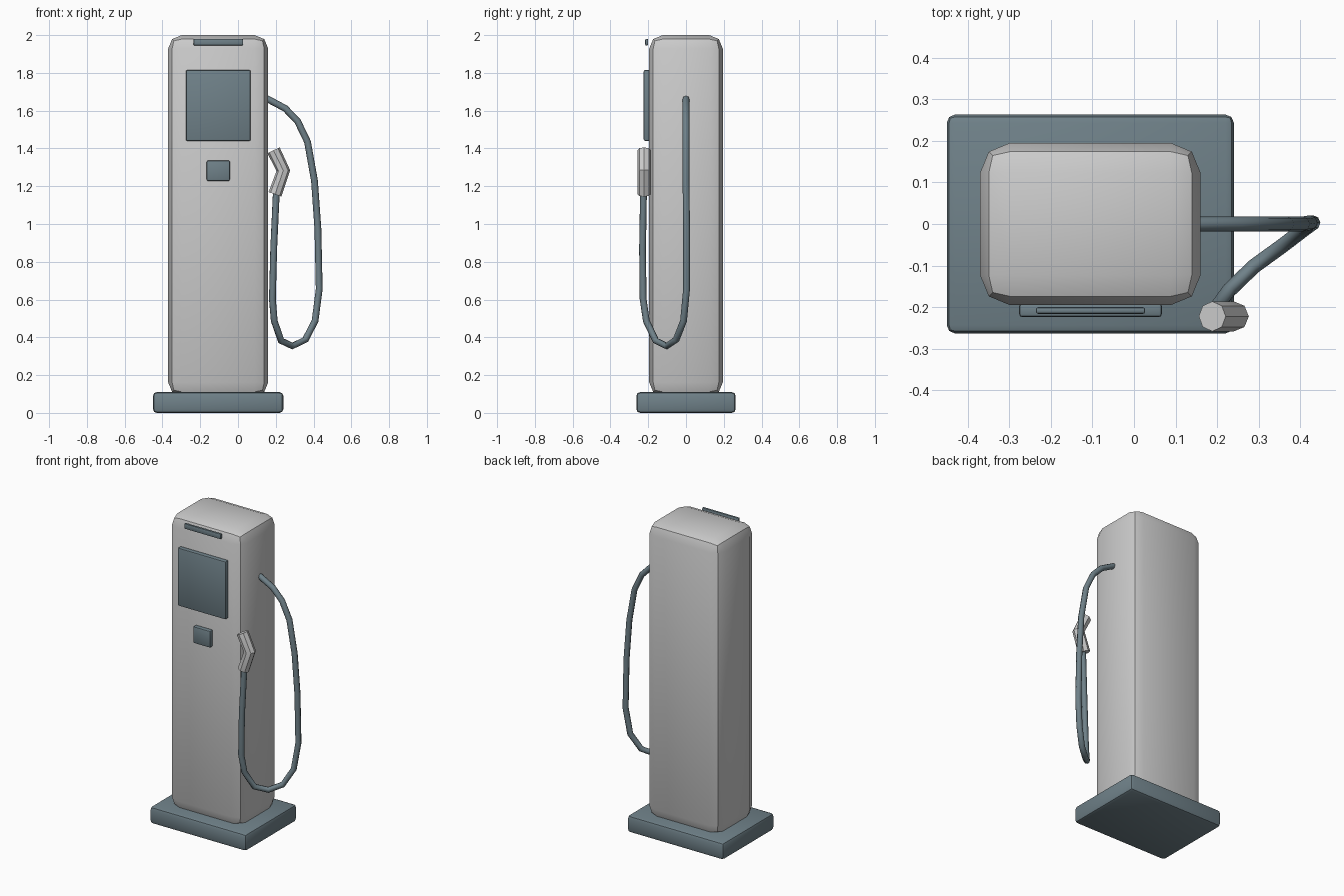
import bpy
import math
from mathutils import Vector

if "Cube" in bpy.data.objects:
    bpy.data.objects.remove(bpy.data.objects["Cube"])

slate = bpy.data.materials.new("slate")
slate.diffuse_color = (0.16, 0.22, 0.25, 1)
slate.use_nodes = True
slate.node_tree.nodes["Principled BSDF"].inputs["Base Color"].default_value = slate.diffuse_color


def finish(obj, mat, angle=40):
    if mat:
        obj.data.materials.append(mat)
    bpy.ops.object.select_all(action='DESELECT')
    obj.select_set(True)
    bpy.context.view_layer.objects.active = obj
    bpy.ops.object.shade_smooth_by_angle(angle=math.radians(angle))


def box(name, lo, hi, bevel, mat=None, segments=2):
    lo, hi = Vector(lo), Vector(hi)
    bpy.ops.mesh.primitive_cube_add(size=1, location=(lo + hi) / 2)
    obj = bpy.context.object
    obj.name = name
    obj.scale = hi - lo
    bpy.ops.object.transform_apply(location=False, rotation=False, scale=True)
    mod = obj.modifiers.new("bevel", 'BEVEL')
    mod.width = bevel
    mod.segments = segments
    bpy.ops.object.modifier_apply(modifier=mod.name)
    finish(obj, mat)
    return obj


def tube(name, points, radius, mat=None, angle=40):
    curve = bpy.data.curves.new(name, 'CURVE')
    curve.dimensions = '3D'
    curve.bevel_depth = radius
    curve.bevel_resolution = 2
    curve.use_fill_caps = True
    spline = curve.splines.new('POLY')
    spline.points.add(len(points) - 1)
    for p, co in zip(spline.points, points):
        p.co = (*co, 1)
    obj = bpy.data.objects.new(name, curve)
    bpy.context.collection.objects.link(obj)
    bpy.ops.object.select_all(action='DESELECT')
    obj.select_set(True)
    bpy.context.view_layer.objects.active = obj
    bpy.ops.object.convert(target='MESH')
    obj = bpy.context.object
    finish(obj, mat, angle)
    return obj


# Plinth and main cabinet
box("base_plinth", (-0.45, -0.263, 0), (0.24, 0.263, 0.11), 0.02, slate)
box("pump_body", (-0.37, -0.195, 0.09), (0.16, 0.195, 2.0), 0.072)

# Front panel details
box("display_screen", (-0.276, -0.224, 1.44), (0.067, -0.19, 1.815), 0.008, slate)
box("keypad", (-0.166, -0.224, 1.228), (-0.043, -0.19, 1.336), 0.008, slate)
box("top_strip", (-0.236, -0.216, 1.945), (0.027, -0.2, 1.98), 0.006, slate)

# Bent octagonal nozzle
tube("nozzle", [(0.188, -0.222, 1.39), (0.24, -0.222, 1.283),
                (0.196, -0.222, 1.157)], 0.036, angle=20)

# Hanging hose from the cabinet side to the nozzle
tube("hose", [(0.12, 0, 1.675), (0.16, 0, 1.66), (0.25, 0, 1.612), (0.315, 0, 1.545),
              (0.368, 0, 1.435), (0.405, 0, 1.228), (0.423, 0.003, 0.974),
              (0.43, 0.003, 0.656), (0.408, -0.013, 0.487), (0.357, -0.052, 0.388),
              (0.288, -0.102, 0.354), (0.228, -0.16, 0.382), (0.192, -0.21, 0.487),
              (0.182, -0.227, 0.603), (0.189, -0.23, 0.868), (0.203, -0.225, 1.17)],
     0.018, slate, angle=50)
